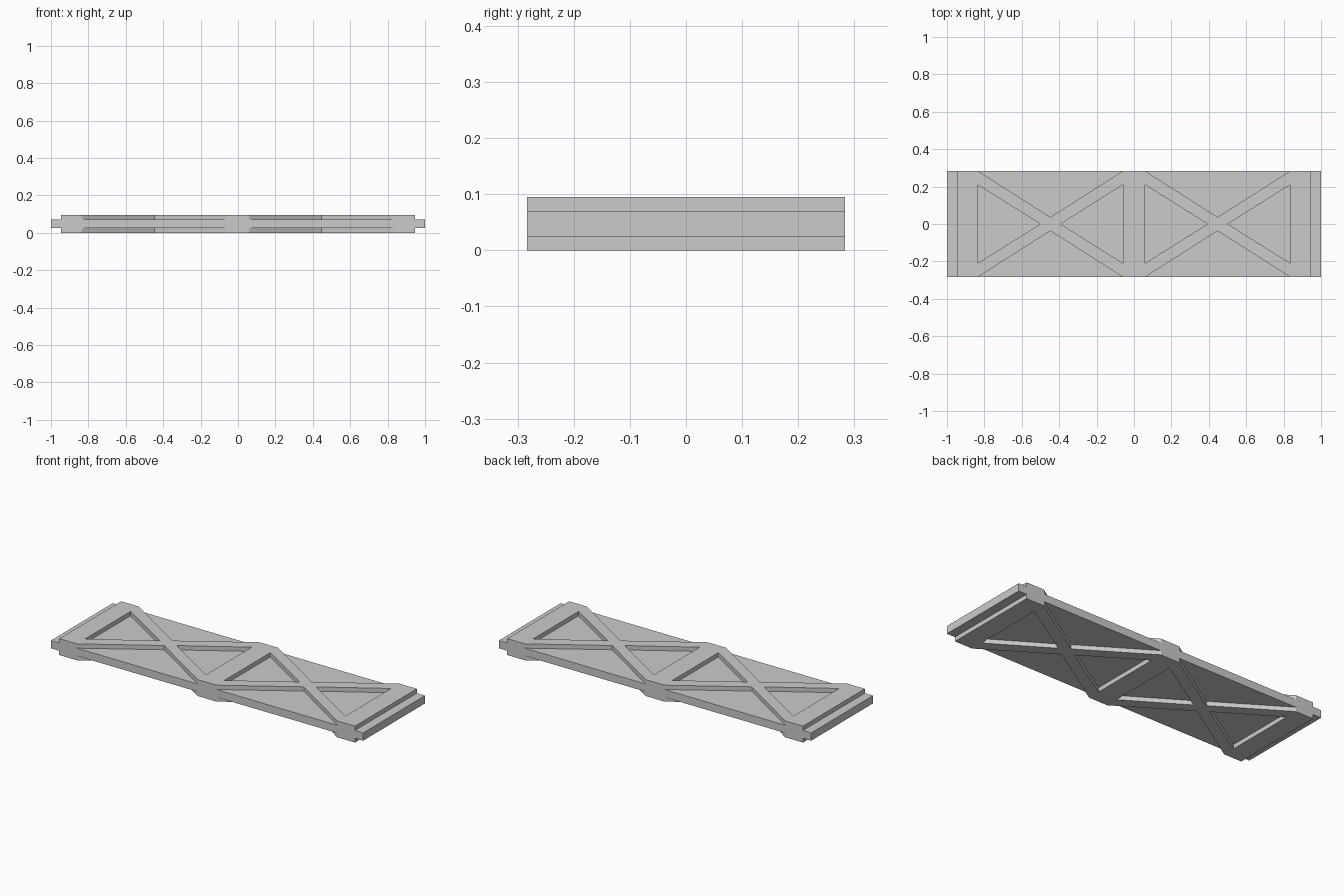
import bpy, bmesh
from mathutils import Vector

cube = bpy.data.objects.get("Cube")
if cube:
    bpy.data.objects.remove(cube, do_unlink=True)

# Main dimensions
HALF_Y = 0.283
HEIGHT, LIP = 0.095, 0.025
RIB_END = 0.947
BAY, BAY_IN, BAY_OUT = 0.447, 0.06, 0.834   # bay centre, inner and outer side
NOTCH_Y, WEB_X, WEB_Y = 0.037, 0.054, 0.209

grey = bpy.data.materials.new("plain grey")
grey.use_nodes = True
grey.diffuse_color = (0.6, 0.6, 0.6, 1)
grey.node_tree.nodes["Principled BSDF"].inputs["Base Color"].default_value = (0.6, 0.6, 0.6, 1)


def plate(name, loops, z0, z1):
    """Fill closed outlines (the inner ones become holes) and extrude upward."""
    bm = bmesh.new()
    for loop in loops:
        verts = [bm.verts.new((x, y, z0)) for x, y in loop]
        for a, b in zip(verts, verts[1:] + verts[:1]):
            bm.edges.new((a, b))
    bmesh.ops.triangle_fill(bm, edges=bm.edges[:], use_beauty=True,
                            normal=Vector((0, 0, 1)))
    top = bmesh.ops.extrude_face_region(bm, geom=bm.faces[:], use_keep_orig=True)
    moved = [g for g in top["geom"] if isinstance(g, bmesh.types.BMVert)]
    bmesh.ops.translate(bm, verts=moved, vec=(0, 0, z1 - z0))
    bmesh.ops.recalc_face_normals(bm, faces=bm.faces[:])
    bmesh.ops.dissolve_limit(bm, angle_limit=0.01, verts=bm.verts[:], edges=bm.edges[:])
    mesh = bpy.data.meshes.new(name)
    bm.to_mesh(mesh)
    bm.free()
    mesh.materials.append(grey)
    obj = bpy.data.objects.new(name, mesh)
    bpy.context.collection.objects.link(obj)
    return obj


# Core slab with a tongue at each end
plate("core_slab", [[(-1, -HALF_Y), (1, -HALF_Y), (1, HALF_Y), (-1, HALF_Y)]],
      LIP, HEIGHT - LIP)

# Lattice outline: open notches along both long edges
side = [(-RIB_END, -HALF_Y)]
for s in (-1, 1):
    bay = [(s * BAY_OUT, -HALF_Y), (s * BAY, -NOTCH_Y), (s * BAY_IN, -HALF_Y)]
    side += bay[::-s]
side.append((RIB_END, -HALF_Y))
outline = side + [(-x, -y) for x, y in side]

# Closed triangular windows on either side of each crossing
windows = []
for s in (-1, 1):
    for base, tip in ((BAY_OUT, BAY + WEB_X), (BAY_IN, BAY - WEB_X)):
        windows.append([(s * base, -WEB_Y), (s * base, WEB_Y), (s * tip, 0)])

# Crossed ribs on both faces of the slab
for name, z in (("lower_ribs", 0), ("upper_ribs", HEIGHT - LIP)):
    plate(name, [outline] + windows, z, z + LIP)
